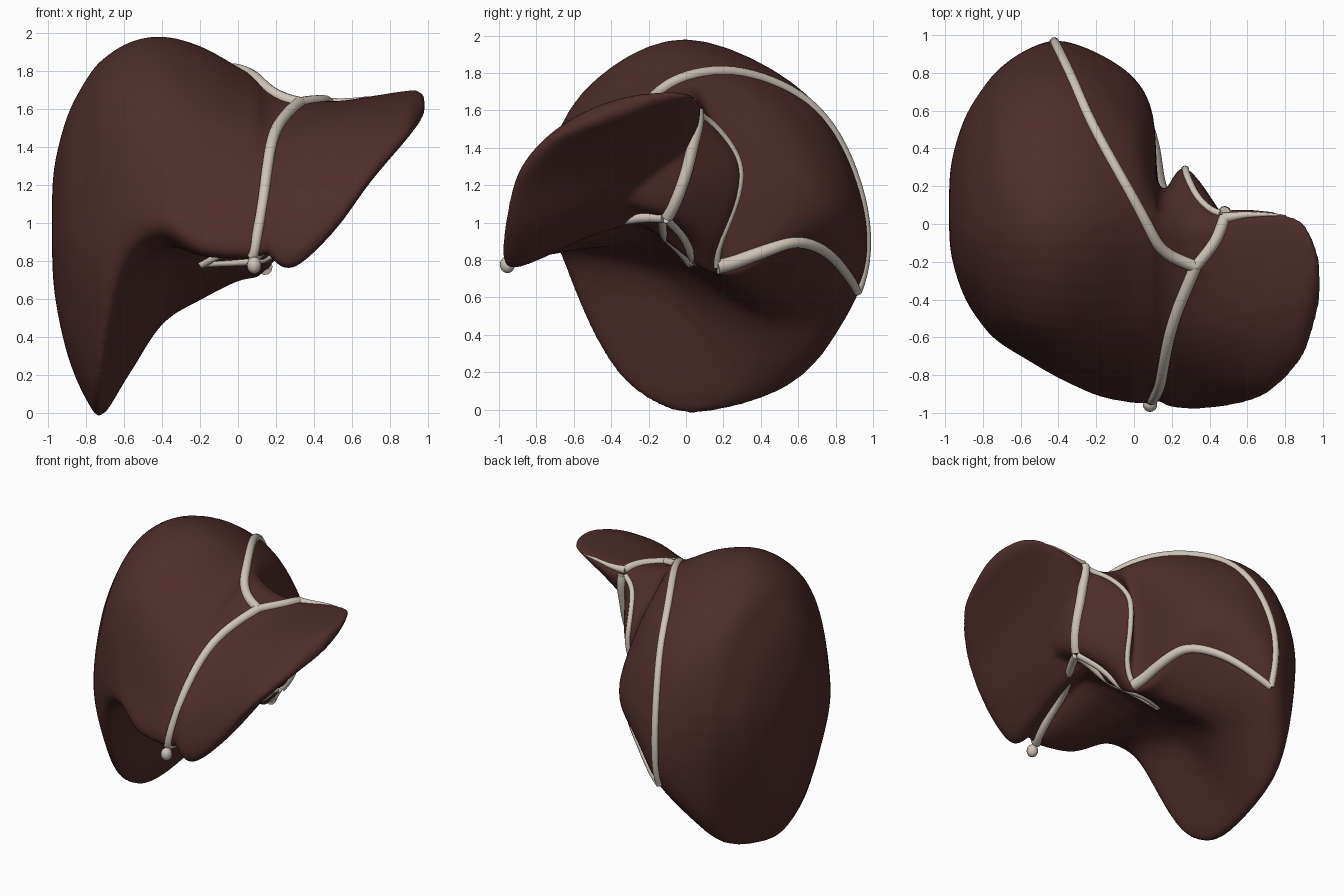
import bpy, bmesh
from mathutils import Vector
from mathutils.bvhtree import BVHTree

if "Cube" in bpy.data.objects:
    bpy.data.objects.remove(bpy.data.objects["Cube"])


def spline(pts, steps, closed=False):
    """Catmull-Rom curve through the points."""
    n, out = len(pts), []
    for i in range(n if closed else n - 1):
        if closed:
            a, b, c, d = (pts[(i + k) % n] for k in (-1, 0, 1, 2))
        else:
            a, b, c, d = (pts[min(max(i + k, 0), n - 1)] for k in (-1, 0, 1, 2))
        for s in range(steps):
            t = s / steps
            out.append(0.5 * (2 * b + (c - a) * t + (2 * a - 5 * b + 4 * c - d) * t * t
                              + (3 * b - a - 3 * c + d) * t ** 3))
    return out if closed else out + [pts[-1]]


def section(x, *yz):
    return [Vector((x, y, z)) for y, z in yz]


def scaled(sec, x, f, cy, cz):
    return [Vector((x, cy + (p.y - cy) * f, cz + (p.z - cz) * f)) for p in sec]


def loft(bm, sections):
    """Closed skin over smooth rings."""
    rings = [spline(s, 6, True) for s in sections]
    lines = [spline(list(col), 5) for col in zip(*rings)]
    grid = [[bm.verts.new(p) for p in row] for row in zip(*lines)]
    n, faces = len(lines), []
    for r0, r1 in zip(grid, grid[1:]):
        for j in range(n):
            k = (j + 1) % n
            faces.append(bm.faces.new((r0[j], r0[k], r1[k], r1[j])))
    faces += [bm.faces.new(grid[0]), bm.faces.new(grid[-1])]
    bmesh.ops.recalc_face_normals(bm, faces=faces)


def material(name, col):
    m = bpy.data.materials.new(name)
    m.diffuse_color = (*col, 1)
    m.use_nodes = True
    m.node_tree.nodes["Principled BSDF"].inputs["Base Color"].default_value = m.diffuse_color
    return m


# Cross-sections run: front edge, front, upper front, top, upper back,
# back, lower back, lowest point, underside
right = [
    section(-.80, (-.41, .47), (-.54, .9), (-.38, 1.47), (-.02, 1.75), (.46, 1.57),
            (.72, 1.05), (.53, .38), (.12, .08), (-.20, .17)),
    section(-.71, (-.50, .42), (-.63, .95), (-.47, 1.57), (-.02, 1.86), (.53, 1.67),
            (.82, 1.05), (.67, .25), (.12, -.01), (-.26, .12)),
    section(-.57, (-.63, .80), (-.71, 1.1), (-.53, 1.66), (0, 1.95), (.63, 1.67),
            (.91, 1.07), (.82, .43), (.35, .21), (-.17, .64)),
    section(-.40, (-.75, .92), (-.78, 1.15), (-.55, 1.70), (0, 1.98), (.66, 1.67),
            (.95, 1.08), (.89, .61), (.42, .47), (-.15, .80)),
    section(-.20, (-.86, .83), (-.83, 1.1), (-.58, 1.62), (0, 1.93), (.62, 1.64),
            (.90, 1.12), (.80, .80), (.38, .59), (-.20, .88)),
]
middle = [
    section(0, (-.90, .81), (-.86, 1.1), (-.56, 1.56), (0, 1.82), (.46, 1.62),
            (.77, 1.15), (.62, .88), (.24, .69), (-.22, .95)),
    section(.10, (-.90, .81), (-.86, 1.1), (-.55, 1.53), (-.02, 1.76), (.28, 1.56),
            (.57, 1.2), (.46, .9), (.20, .71), (-.30, 1.0)),
    section(.14, (-.88, .84), (-.85, 1.1), (-.55, 1.5), (-.04, 1.73), (.11, 1.58),
            (.17, 1.25), (.18, .95), (.12, .74), (-.35, 1.03)),
    section(.27, (-.70, 1.05), (-.75, 1.18), (-.50, 1.47), (-.08, 1.67), (.14, 1.55),
            (.30, 1.28), (.22, 1.0), (.08, .88), (-.2, 1.03)),
    section(.46, (-.35, 1.18), (-.42, 1.3), (-.35, 1.5), (-.08, 1.62), (.03, 1.58),
            (.06, 1.4), (.04, 1.2), (-.05, 1.08), (-.2, 1.08)),
]
flank = [scaled(right[0], x, f, .07, 1.0) for x, f in ((-.98, .03), (-.968, .38), (-.9, .74))]
main_lobe = flank + right + middle + [scaled(middle[-1], .51, .3, -.1, 1.35)]

# Thin left lobe: front edge, front, upper, back edge, rear underside, underside
left = [
    section(.14, (-.91, .85), (-.86, 1.15), (-.52, 1.5), (-.04, 1.66), (-.04, 1.2), (-.45, 1.08)),
    section(.28, (-.95, .76), (-.89, 1.1), (-.55, 1.48), (-.02, 1.65), (-.06, 1.12), (-.52, .92)),
    section(.50, (-.94, .95), (-.85, 1.25), (-.50, 1.55), (.04, 1.63), (-.03, 1.36), (-.47, 1.09)),
    section(.70, (-.89, 1.22), (-.77, 1.43), (-.45, 1.61), (.05, 1.66), (-.06, 1.5), (-.50, 1.3)),
    section(.88, (-.72, 1.43), (-.60, 1.56), (-.35, 1.66), (.01, 1.69), (-.10, 1.6), (-.42, 1.48)),
    section(.95, (-.54, 1.52), (-.45, 1.61), (-.28, 1.68), (-.09, 1.69), (-.17, 1.62), (-.37, 1.54)),
]
left = ([scaled(left[0], .05, .7, -.4, 1.28)] + left
        + [scaled(left[-1], .983, .45, -.3, 1.63)])

# Liver body, lobes fused into one skin
bm = bmesh.new()
loft(bm, main_lobe)
loft(bm, left)
mesh = bpy.data.meshes.new("liver_body")
bm.to_mesh(mesh)
bm.free()
body = bpy.data.objects.new("liver_body", mesh)
bpy.context.collection.objects.link(body)
mesh.materials.append(material("liver", (.075, .027, .024)))
rm = body.modifiers.new("fuse", 'REMESH')
rm.mode, rm.voxel_size, rm.use_smooth_shade = 'VOXEL', .016, True
sm = body.modifiers.new("soften", 'SMOOTH')
sm.factor, sm.iterations = .5, 10
deps = bpy.context.evaluated_depsgraph_get()
deps.update()
tree = BVHTree.FromObject(body, deps)

# Ligaments: cords laid on the surface, thinning at the ends where asked
pale = material("ligament", (.62, .55, .48))


def ligament(name, pts, radius=.026, start=1, end=1):
    cu = bpy.data.curves.new(name, 'CURVE')
    cu.dimensions, cu.bevel_depth, cu.bevel_resolution = '3D', radius, 3
    cu.use_fill_caps = True
    path = []
    for p in spline([Vector(p) for p in pts], 6):
        co, nor, _, _ = tree.find_nearest(p)
        path.append(co + nor * radius * .05)
    for _ in range(3):
        path = [path[0]] + [(a + 2 * b + c) / 4 for a, b, c in
                            zip(path, path[1:], path[2:])] + [path[-1]]
    sp = cu.splines.new('POLY')
    sp.points.add(len(path) - 1)
    for i, (q, p) in enumerate(zip(sp.points, path)):
        q.co = (*p, 1)
        q.radius = start + (end - start) * i / (len(path) - 1)
    sp.use_smooth = True
    ob = bpy.data.objects.new(name, cu)
    bpy.context.collection.objects.link(ob)
    cu.materials.append(pale)


ligament("falciform_ligament", [(.08, -.95, .77), (.12, -.9, 1.1), (.17, -.7, 1.42),
                                (.23, -.48, 1.57), (.33, -.24, 1.68)], .03, .9, 1.1)
ligament("upper_coronary_ligament", [(.33, -.24, 1.68), (.2, -.18, 1.74), (.08, 0, 1.8),
                                     (-.1, .3, 1.8), (-.25, .62, 1.7), (-.36, .84, 1.4),
                                     (-.42, .96, 1.0), (-.42, .93, .62)], .03, 1.1, .8)
ligament("lower_coronary_ligament", [(-.42, .93, .62), (-.17, .78, .82), (.03, .6, .9),
                                     (.1, .4, .84), (.17, .18, .75)], .033, .7, 1.2)
ligament("caudate_ligament", [(.17, .18, .75), (.22, .23, .9), (.27, .3, 1.2),
                              (.28, .28, 1.38), (.35, .15, 1.55), (.46, .05, 1.6)], .019)
ligament("left_coronary_ligament", [(.33, -.24, 1.68), (.43, -.1, 1.67), (.48, .04, 1.63)], .03)
ligament("left_triangular_ligament", [(.47, .03, 1.63), (.6, .05, 1.64), (.8, .04, 1.66)],
         .028, 1.1, .1)
ligament("venous_fissure", [(.48, .05, 1.6), (.48, .02, 1.35), (.42, -.1, 1.03)], .033)
ligament("round_ligament", [(.08, -.95, .78), (.17, -.6, 1.05), (.4, -.12, 1.03)], .028)
ligament("porta_front_fold", [(.4, -.14, 1.03), (.12, -.12, .9), (-.2, .03, .79)], .022)
ligament("porta_back_fold", [(.4, -.1, 1.03), (.2, .03, .86), (.0, .06, .79), (-.2, .03, .79)],
         .026, 1, .6)

# Free end of the round ligament below the front edge
bpy.ops.mesh.primitive_uv_sphere_add(segments=16, ring_count=10, location=(.085, -.955, .775))
tip = bpy.context.object
tip.name = "round_ligament_end"
tip.scale = (.038, .04, .045)
tip.data.materials.append(pale)
bpy.ops.object.shade_smooth()
